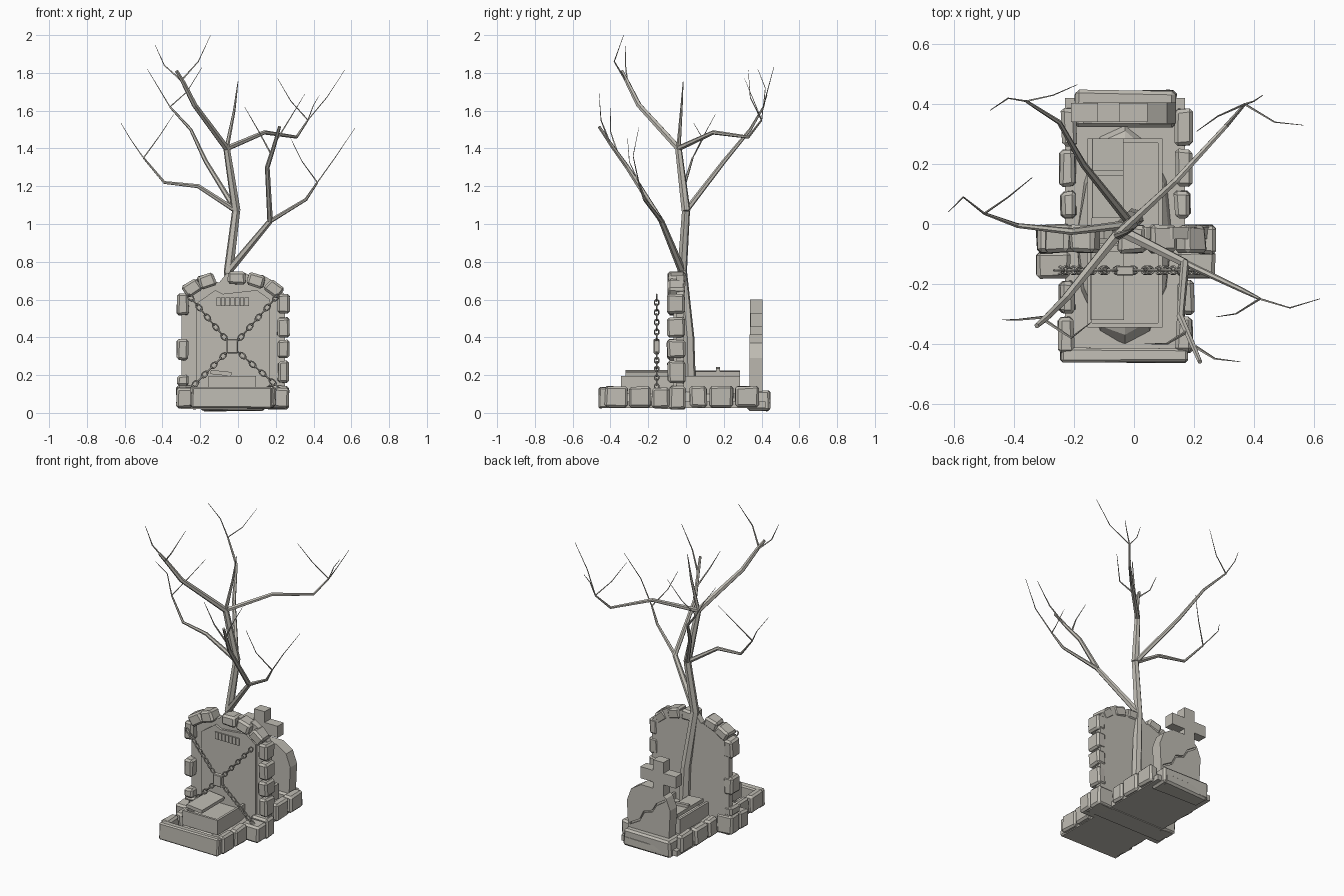
import bpy, bmesh, math, random
from mathutils import Vector, Matrix

random.seed(4)
if "Cube" in bpy.data.objects:
    bpy.data.objects.remove(bpy.data.objects["Cube"])

stone = bpy.data.materials.new("pale_stone_grey")
stone.use_nodes = True
COLOUR = (0.52, 0.5, 0.45, 1)
stone.diffuse_color = COLOUR
stone.node_tree.nodes["Principled BSDF"].inputs["Base Color"].default_value = COLOUR


def finish(name, bm):
    bmesh.ops.recalc_face_normals(bm, faces=bm.faces)
    mesh = bpy.data.meshes.new(name)
    bm.to_mesh(mesh)
    bm.free()
    mesh.materials.append(stone)
    obj = bpy.data.objects.new(name, mesh)
    bpy.context.collection.objects.link(obj)
    return obj


def block(name, low, high, tilt=0, rough=0.0, bevel=0.0, axis='Y'):
    """Box between two corners, optionally worn, bevelled and tilted."""
    low, high = Vector(low), Vector(high)
    bm = bmesh.new()
    bmesh.ops.create_cube(bm, size=1)
    for v in bm.verts:
        v.co = Vector(a * b for a, b in zip(v.co, high - low))
        v.co += Vector(random.uniform(-rough, rough) for _ in range(3))
    if bevel:
        bmesh.ops.bevel(bm, geom=bm.edges[:], offset=bevel, segments=1, affect='EDGES')
    spin = Matrix.Rotation(math.radians(tilt), 4, axis)
    bmesh.ops.transform(bm, matrix=Matrix.Translation((low + high) / 2) @ spin, verts=bm.verts)
    return finish(name, bm)


def worn(name, low, high, tilt=0):
    return block(name, low, high, tilt, 0.005, 0.012)


def slab(name, outline, y0, y1):
    """Outline in x and z, extruded along y."""
    bm = bmesh.new()
    face = bm.faces.new([bm.verts.new((x, y0, z)) for x, z in outline])
    out = bmesh.ops.extrude_face_region(bm, geom=[face])
    moved = [g for g in out["geom"] if isinstance(g, bmesh.types.BMVert)]
    bmesh.ops.translate(bm, vec=(0, y1 - y0, 0), verts=moved)
    return finish(name, bm)


def limb(name, points, r0, r1, sides=6):
    """Tapered tube along a path of points."""
    pts = [Vector(p) for p in points]
    bm = bmesh.new()
    rings = []
    for i, p in enumerate(pts):
        way = (pts[min(i + 1, len(pts) - 1)] - pts[max(i - 1, 0)]).normalized()
        side = way.orthogonal().normalized() if i == 0 else (side - way * side.dot(way)).normalized()
        up = way.cross(side)
        r = r0 + (r1 - r0) * i / (len(pts) - 1)
        angles = [math.tau * k / sides for k in range(sides)]
        rings.append([bm.verts.new(p + r * (side * math.cos(a) + up * math.sin(a))) for a in angles])
    for a, b in zip(rings, rings[1:]):
        for k in range(sides):
            n = (k + 1) % sides
            bm.faces.new((a[k], a[n], b[n], b[k]))
    bm.faces.new(rings[0])
    bm.faces.new(rings[-1])
    return finish(name, bm)


# Ground plates
block("grave_floor", (-0.23, -0.44, 0.025), (0.17, 0.42, 0.06))
block("wall_footing", (-0.3, -0.13, 0.02), (0.25, -0.01, 0.06))

# Kerb stones along both sides of the grave
for side, x0, x1 in (("right", -0.248, -0.195), ("left", 0.14, 0.195)):
    for y0, y1 in ((-0.43, -0.31), (-0.3, -0.19), (0.02, 0.11), (0.125, 0.25), (0.26, 0.385)):
        slip = random.uniform(-0.006, 0.006)
        worn(side + "_kerb_stone", (x0 + slip, y0, 0.03), (x1 + slip, y1, 0.14))
block("front_kerb", (-0.245, -0.463, 0.025), (0.18, -0.415, 0.135), 0, 0.003, 0.008)
worn("headstone_plinth", (-0.2, 0.325, 0.015), (0.14, 0.445, 0.115))
worn("plinth_back_ledge", (-0.19, 0.4, 0.01), (0.13, 0.445, 0.08))

# Earth mound, cut flat below
bm = bmesh.new()
bmesh.ops.create_uvsphere(bm, u_segments=12, v_segments=8, radius=1)
for v in bm.verts:
    k = 1 + random.uniform(-0.05, 0.05)
    v.co = (-0.03 + 0.165 * k * v.co.x, -0.035 + 0.37 * k * v.co.y, 0.05 + 0.1 * max(v.co.z, -0.1))
finish("earth_mound", bm)

# Open coffin with a broken lid
for x in (-0.155, 0.08):
    block("coffin_side", (x, -0.345, 0.1), (x + 0.015, 0.285, 0.195))
for y in (-0.345, 0.27):
    block("coffin_end", (-0.14, y, 0.1), (0.08, y + 0.015, 0.195))
block("coffin_floor", (-0.14, -0.33, 0.1), (0.08, 0.27, 0.155))
block("front_lid_board", (-0.145, -0.32, 0.2), (-0.035, -0.09, 0.222), 6)
block("back_lid_board", (-0.14, 0.02, 0.2), (-0.035, 0.285, 0.222), 4)
block("lid_batten", (-0.14, 0.16, 0.215), (-0.035, 0.18, 0.24), 4)

# Arched wall with a raised door panel
slab("wall", [(-0.3, 0.02), (-0.3, 0.57), (-0.24, 0.66), (-0.13, 0.7), (-0.1, 0.69), (-0.06, 0.74),
              (0.04, 0.74), (0.07, 0.72), (0.13, 0.73), (0.2, 0.69), (0.25, 0.62), (0.25, 0.02)],
     -0.05, -0.01)
slab("door_panel", [(-0.22, 0.05), (-0.22, 0.58), (-0.12, 0.65), (-0.08, 0.63), (0.1, 0.65),
                    (0.17, 0.6), (0.17, 0.05)], -0.065, -0.05)

# Wall border stones
right_spans = ((0.52, 0.63), (0.28, 0.39), (0.14, 0.2))
left_spans = ((0.53, 0.63), (0.4, 0.505), (0.29, 0.385), (0.16, 0.275))
for side, x, spans in (("right", -0.322, right_spans), ("left", 0.21, left_spans)):
    for z0, z1 in spans:
        worn(side + "_wall_stone", (x, -0.098, z0), (x + 0.06, -0.005, z1))
for x, z, tilt in ((-0.245, 0.66, -32), (-0.165, 0.7, -18), (-0.005, 0.715, 0), (0.095, 0.7, 14), (0.19, 0.655, 36)):
    worn("arch_stone", (x - 0.046, -0.095, z - 0.034), (x + 0.046, -0.005, z + 0.034), tilt)
for x0, x1 in ((-0.325, -0.215), (0.15, 0.27)):
    worn("wall_foot_stone", (x0, -0.088, 0.02), (x1, -0.002, 0.145))
    worn("wall_front_stone", (x0, -0.18, 0.025), (x1, -0.092, 0.135))

# Row of small tiles over the door
for i in range(7):
    x = -0.115 + 0.025 * i
    block("door_tile", (x, -0.073, 0.565), (x + 0.022, -0.063, 0.61))

# Crossed chains meeting at a padlock
LOCK = Vector((-0.03, -0.155, 0.35))
block("padlock", (-0.06, -0.172, 0.315), (0, -0.14, 0.39), 0, 0, 0.004)


def chain_link(at, way, turned):
    side = Vector((0, 1, 0)) if turned else way.cross(Vector((0, 1, 0)))
    flat = way.cross(side)
    bm = bmesh.new()
    rings = []
    for i in range(10):
        a = math.tau * i / 10
        spoke = way * math.cos(a) + side * math.sin(a)
        mid = at + way * math.cos(a) * 0.021 + side * math.sin(a) * 0.012
        rings.append([bm.verts.new(mid + 0.0045 * (spoke * math.cos(b) + flat * math.sin(b)))
                      for b in (math.tau * k / 5 for k in range(5))])
    for i in range(10):
        a, b = rings[i], rings[(i + 1) % 10]
        for k in range(5):
            n = (k + 1) % 5
            bm.faces.new((a[k], a[n], b[n], b[k]))
    finish("chain_link", bm)


for corner in ((-0.25, 0.61), (0.2, 0.61), (-0.25, 0.13), (0.21, 0.14)):
    reach = Vector((corner[0], LOCK.y, corner[1])) - LOCK
    count = round(reach.length / 0.034)
    for i in range(1, count + 1):
        chain_link(LOCK + reach * i / count, reach.normalized(), i % 2)

# Cracked headstone with a cross on top
headstone = slab("headstone", [(-0.16, 0.09), (-0.17, 0.3), (-0.14, 0.37), (-0.07, 0.415), (0.04, 0.415),
                               (0.11, 0.37), (0.14, 0.29), (0.13, 0.09)], 0.335, 0.405)
crack = [(-0.13, 0.36), (-0.07, 0.32), (-0.04, 0.27), (0.02, 0.25), (0.05, 0.19), (0.12, 0.15)]
cutter = slab("crack_cutter", crack + [(x - 0.003, z - 0.012) for x, z in reversed(crack)], 0.39, 0.45)
cutter.hide_render = True
cut = headstone.modifiers.new("crack", 'BOOLEAN')
cut.operation, cut.solver, cut.object = 'DIFFERENCE', 'EXACT', cutter
bpy.context.view_layer.objects.active = headstone
bpy.ops.object.modifier_apply(modifier="crack")
bpy.data.objects.remove(cutter)
block("cross_post", (-0.122, 0.34, 0.38), (-0.048, 0.405, 0.6))
block("cross_arms", (-0.21, 0.341, 0.455), (0.045, 0.404, 0.53))

# Bare tree: trunk, then forked boughs
FORK, MID, TOP = (-0.05, -0.02, 0.75), (-0.01, 0, 1.07), (-0.06, -0.04, 1.4)
limb("trunk", [(0, 0.02, 0.13), (-0.01, 0.015, 0.4), FORK, MID], 0.034, 0.022)
limb("upper_trunk", [MID, TOP], 0.024, 0.018)
limb("leader", [TOP, (-0.02, -0.025, 1.6), (0, -0.015, 1.755)], 0.012, 0.002)


def bough(name, points, tips, r0, r1=0.007):
    limb(name, points, r0, r1)
    for bend, tip in tips:
        limb(name + "_twig", [points[-1], bend, tip], r1 * 0.8, 0.0012, 4)


bough("back_bough", [MID, (-0.17, 0.2, 1.33), (-0.25, 0.34, 1.5), (-0.36, 0.41, 1.62)],
      [((-0.42, 0.42, 1.72), (-0.48, 0.38, 1.82)), ((-0.27, 0.43, 1.7), (-0.19, 0.465, 1.83))], 0.015, 0.005)
bough("right_bough", [MID, (-0.21, -0.025, 1.2), (-0.39, -0.005, 1.22), (-0.5, 0.035, 1.35)],
      [((-0.57, 0.09, 1.45), (-0.62, 0.04, 1.535)), ((-0.42, 0.09, 1.46), (-0.34, 0.155, 1.58))], 0.015, 0.005)
bough("front_bough", [TOP, (-0.23, -0.25, 1.63), (-0.29, -0.31, 1.75), (-0.325, -0.34, 1.81)],
      [], 0.018, 0.009)
limb("front_bough_twig", [(-0.29, -0.31, 1.75), (-0.39, -0.32, 1.84), (-0.44, -0.32, 1.95)], 0.006, 0.0012, 4)
limb("front_bough_twig", [(-0.3, -0.32, 1.76), (-0.21, -0.38, 1.86), (-0.145, -0.33, 2)], 0.006, 0.0012, 4)
bough("left_bough", [TOP, (0.14, 0.145, 1.485), (0.31, 0.33, 1.46), (0.37, 0.4, 1.55)],
      [((0.47, 0.34, 1.67), (0.565, 0.33, 1.815)), ((0.28, 0.36, 1.65), (0.21, 0.31, 1.77)),
       ((0.4, 0.41, 1.63), (0.43, 0.43, 1.68))], 0.015, 0.005)
LOW = (0.17, -0.13, 1.015)
limb("low_bough", [FORK, LOW], 0.021, 0.015)
bough("low_left_bough", [LOW, (0.36, -0.22, 1.13), (0.42, -0.25, 1.22)],
      [((0.52, -0.28, 1.36), (0.62, -0.25, 1.51)), ((0.34, -0.3, 1.33), (0.275, -0.31, 1.46))], 0.012, 0.005)
bough("low_front_bough", [LOW, (0.155, -0.31, 1.3), (0.19, -0.39, 1.41), (0.22, -0.46, 1.515)],
      [], 0.015, 0.008)
limb("low_front_twig", [(0.175, -0.36, 1.37), (0.11, -0.4, 1.49), (0.035, -0.4, 1.62)], 0.006, 0.0012, 4)
limb("low_front_twig", [(0.19, -0.4, 1.42), (0.27, -0.45, 1.55), (0.355, -0.46, 1.69)], 0.006, 0.0012, 4)
